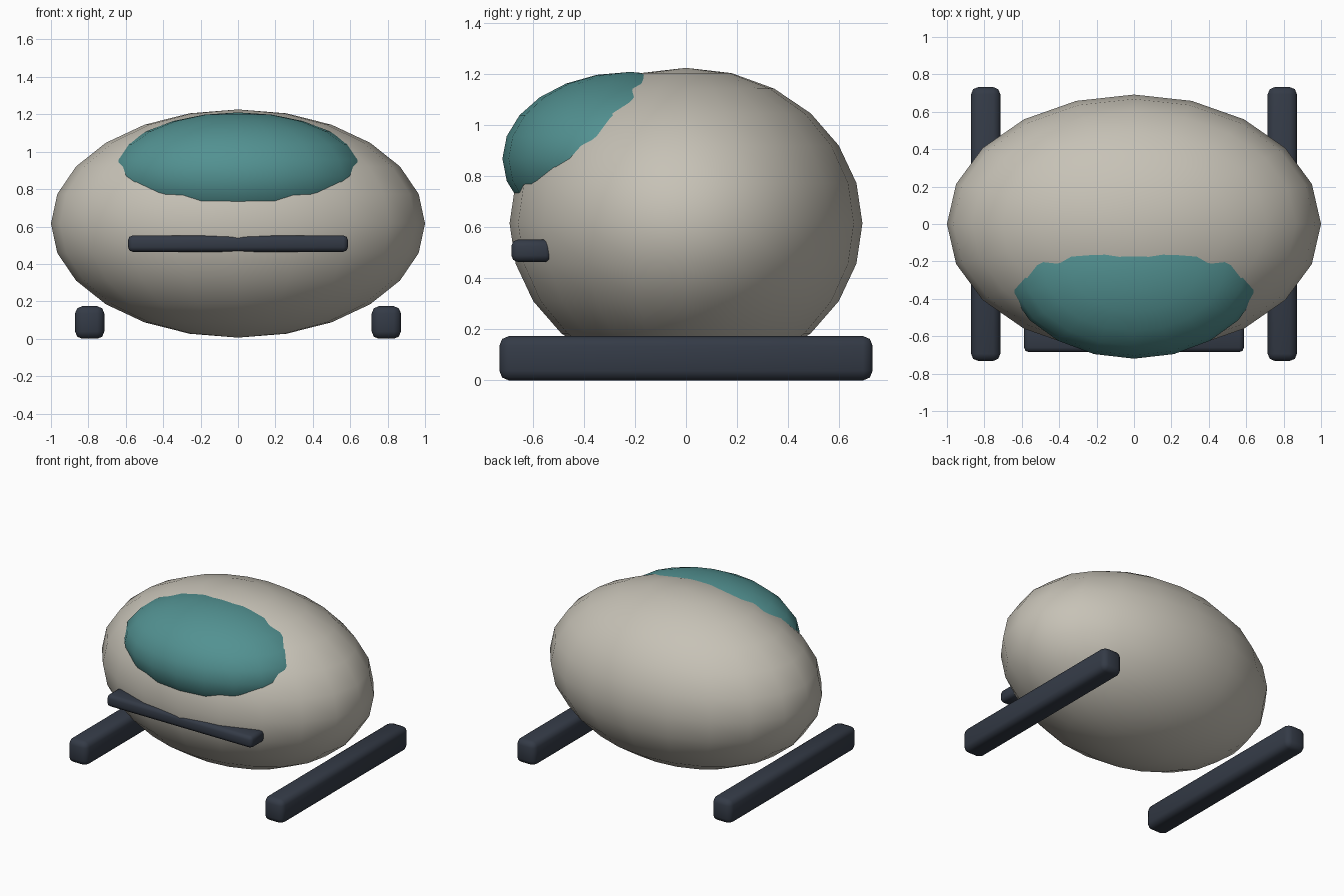
import bpy, math

if "Cube" in bpy.data.objects:
    bpy.data.objects.remove(bpy.data.objects["Cube"])


def material(name, rgb):
    m = bpy.data.materials.new(name)
    m.diffuse_color = (*rgb, 1)
    m.use_nodes = True
    m.node_tree.nodes["Principled BSDF"].inputs["Base Color"].default_value = m.diffuse_color
    return m


SHELL = material("warm_grey", (0.57, 0.54, 0.47))
GLASS = material("teal", (0.085, 0.285, 0.285))
DARK = material("dark_slate", (0.034, 0.043, 0.062))


def finish(name, mat):
    ob = bpy.context.object
    ob.name = name
    ob.data.materials.append(mat)
    return ob


def ellipsoid(name, centre, radii, mat):
    bpy.ops.mesh.primitive_uv_sphere_add(segments=20, ring_count=12, radius=1, location=centre)
    ob = finish(name, mat)
    ob.scale = radii
    bpy.ops.object.transform_apply(location=False, rotation=False, scale=True)
    bpy.ops.object.shade_smooth()


def rounded_box(name, low, high, bevel, mat):
    centre = [(a + b) / 2 for a, b in zip(low, high)]
    bpy.ops.mesh.primitive_cube_add(size=1, location=centre)
    ob = finish(name, mat)
    ob.scale = [b - a for a, b in zip(low, high)]
    bpy.ops.object.transform_apply(location=False, rotation=False, scale=True)
    mod = ob.modifiers.new("rounded_edges", "BEVEL")
    mod.width = bevel
    mod.segments = 2
    bpy.ops.object.modifier_apply(modifier=mod.name)
    bpy.ops.object.shade_smooth_by_angle(angle=math.radians(50))


# Egg-shaped cabin and the canopy bulging out of its upper front
ellipsoid("cabin", (0, 0, 0.616), (1.0, 0.692, 0.61), SHELL)
ellipsoid("canopy", (0, -0.22, 0.87), (0.69, 0.5, 0.34), GLASS)

# Landing skids on both sides
for side, label in ((-1, "left"), (1, "right")):
    x0, x1 = sorted((side * 0.715, side * 0.871))
    rounded_box(label + "_skid", (x0, -0.732, 0), (x1, 0.732, 0.174), 0.038, DARK)

# Bumper bar sunk into the front
rounded_box("front_bar", (-0.588, -0.685, 0.465), (0.588, -0.525, 0.552), 0.025, DARK)
